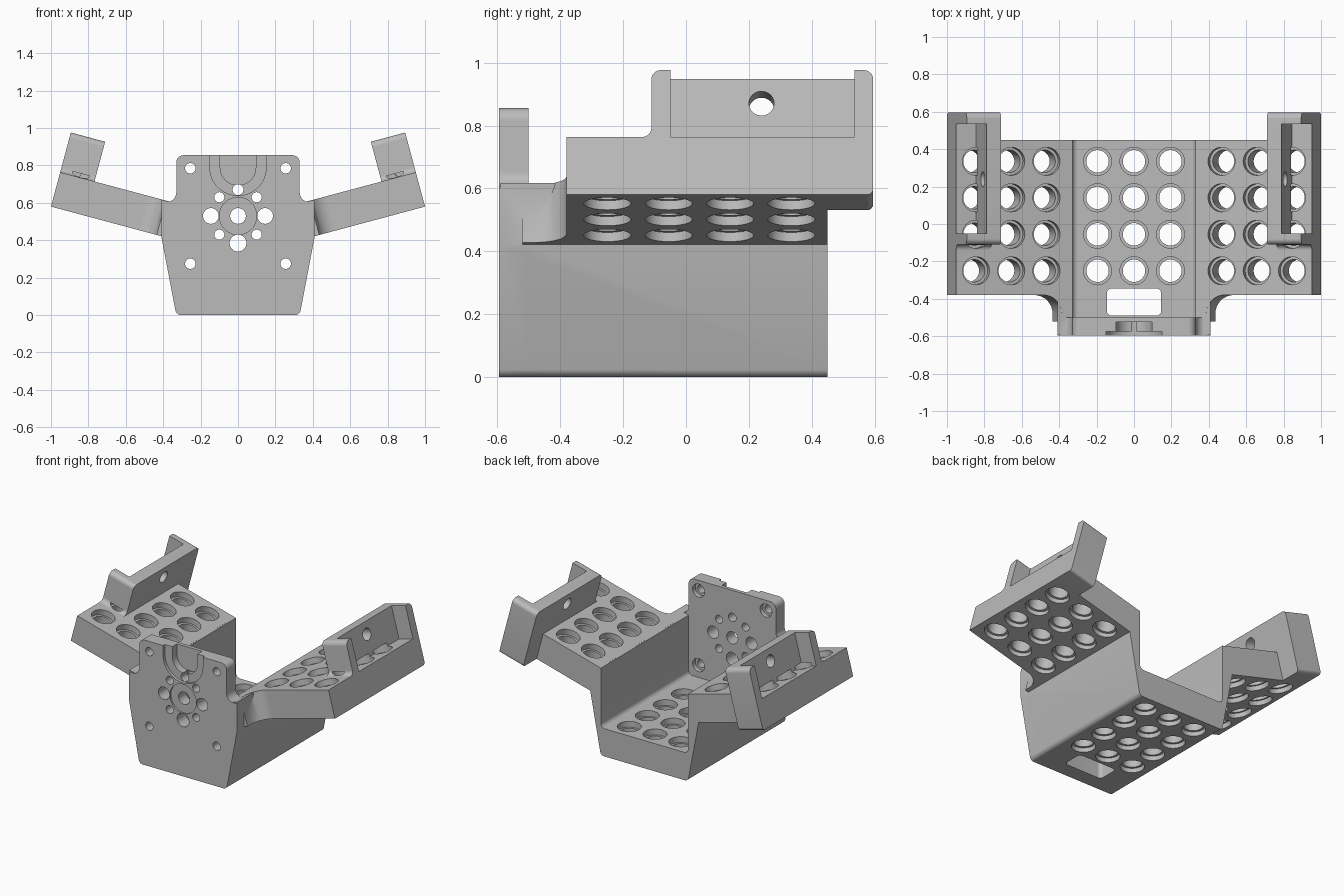
import bpy, bmesh, math
from mathutils import Vector, Matrix

cube = bpy.data.objects.get("Cube")
if cube:
    bpy.data.objects.remove(cube)

grey = bpy.data.materials.new("plain grey")
grey.use_nodes = True
grey.diffuse_color = (0.5, 0.5, 0.5, 1)
grey.node_tree.nodes["Principled BSDF"].inputs["Base Color"].default_value = (0.5, 0.5, 0.5, 1)

TILT = math.radians(15)
SLAB = 0.19
ROWS = [-0.25, -0.055, 0.14, 0.335]


def frame(a, b, c, origin):
    """Matrix with local axes a, b, c placed at origin."""
    m = Matrix((a, b, c)).transposed().to_4x4()
    m.translation = origin
    return m


def rounded(corners, steps=7):
    """Polygon from (a, b) or (a, b, radius) corners."""
    out, n = [], len(corners)
    for i, c in enumerate(corners):
        p = Vector(c[:2])
        if len(c) < 3:
            out.append(p)
            continue
        d0 = (Vector(corners[i - 1][:2]) - p).normalized()
        d1 = (Vector(corners[(i + 1) % n][:2]) - p).normalized()
        half = d0.angle(d1) / 2
        mid = p + (d0 + d1).normalized() * c[2] / math.sin(half)
        s = p + d0 * c[2] / math.tan(half) - mid
        e = p + d1 * c[2] / math.tan(half) - mid
        for k in range(steps + 1):
            t = k / steps
            out.append(mid + (s * (1 - t) + e * t).normalized() * c[2])
    return out


def prism(bm, m, poly, c0, c1):
    low = [bm.verts.new(m @ Vector((p[0], p[1], c0))) for p in poly]
    high = [bm.verts.new(m @ Vector((p[0], p[1], c1))) for p in poly]
    bm.faces.new(low)
    bm.faces.new(high)
    for i in range(len(poly)):
        j = (i + 1) % len(poly)
        bm.faces.new((low[i], low[j], high[j], high[i]))


def bore(bm, m, a, b, steps, sides=32):
    """Stepped round plug along local c; steps are (height, radius)."""
    rings = []
    for h, r in steps:
        rings.append([bm.verts.new(m @ Vector((a + r * math.cos(2 * math.pi * k / sides),
                                               b + r * math.sin(2 * math.pi * k / sides), h)))
                      for k in range(sides)])
    bm.faces.new(rings[0])
    bm.faces.new(rings[-1])
    for lo, hi in zip(rings, rings[1:]):
        for k in range(sides):
            j = (k + 1) % sides
            bm.faces.new((lo[k], lo[j], hi[j], hi[k]))


def to_object(name, bm):
    bmesh.ops.recalc_face_normals(bm, faces=bm.faces)
    mesh = bpy.data.meshes.new(name)
    bm.to_mesh(mesh)
    bm.free()
    mesh.materials.append(grey)
    obj = bpy.data.objects.new(name, mesh)
    bpy.context.collection.objects.link(obj)
    return obj


def combine(target, other, operation):
    mod = target.modifiers.new(operation, 'BOOLEAN')
    mod.operation, mod.solver, mod.object = operation, 'EXACT', other
    deps = bpy.context.evaluated_depsgraph_get()
    mesh = bpy.data.meshes.new_from_object(target.evaluated_get(deps))
    target.modifiers.clear()
    target.data = mesh
    bpy.data.objects.remove(other)


def mirror(half):
    """Close a right-hand outline with its reflection."""
    return half + [(-c[0], *c[1:]) for c in reversed(half)]


def part(name, m, poly, c0, c1):
    bm = bmesh.new()
    prism(bm, m, poly, c0, c1)
    return to_object(name, bm)


X, Y, Z = Vector((1, 0, 0)), Vector((0, 1, 0)), Vector((0, 0, 1))
upright = frame(X, Z, Y, Vector((0, 0, 0)))
flat = frame(X, Y, Z, Vector((0, 0, 0)))

# Trough: floor with two thin side walls
trough = rounded(mirror([(0.33, SLAB, 0.03), (0.33, 0.597), (0.41, 0.617),
                         (0.41, 0.42), (0.33, 0, 0.03)]))
bracket = part("bracket", upright, trough, -0.59, 0.45)

# Front plate
plate = rounded(mirror([(0.33, 0, 0.03), (0.41, 0.42), (0.41, 0.605, 0.005),
                        (0.33, 0.605, 0.05), (0.33, 0.855, 0.04)]))
combine(bracket, part("front_plate", upright, plate, -0.595, -0.5), 'UNION')

# Tilted wings and end rails
wing_frames = []
for s in (1, -1):
    u = Vector((-s * math.cos(TILT), 0, -math.sin(TILT)))
    v = Vector((-s * math.sin(TILT), 0, math.cos(TILT)))
    origin = Vector((s, 0, 0.58))
    plan = frame(u, Y, v, origin)
    side = frame(Y, v, u, origin)
    wing_frames.append((plan, side))
    wing = rounded([(0, -0.38), (0.585, -0.38, 0.1), (0.585, -0.52), (0.635, -0.52),
                    (0.635, 0.45), (0, 0.45)])
    combine(bracket, part("wing", plan, wing, 0, SLAB), 'UNION')
    rail = rounded([(-0.38, 0), (0.595, 0, 0.02), (0.595, 0.41, 0.03), (-0.11, 0.41, 0.03),
                    (-0.11, SLAB, 0.03), (-0.38, SLAB)])
    combine(bracket, part("rail", side, rail, 0, SLAB), 'UNION')

# Stepped holes in the floor and wings
bm = bmesh.new()


def stepped(top):
    return [(-0.05, 0.075), (0.03, 0.075), (0.03, 0.06),
            (SLAB - 0.04, 0.06), (SLAB - 0.04, 0.075), (top, 0.075)]


for y in ROWS:
    for x in (-0.195, 0, 0.195):
        bore(bm, flat, x, y, stepped(0.25))
    for plan, side in wing_frames:
        for a in (0.11, 0.305, 0.5):
            bore(bm, plan, a, y, stepped(0.212))
# Slot in the floor behind the plate
slot = rounded([(-0.145, -0.49, 0.025), (0.145, -0.49, 0.025),
                (0.145, -0.345, 0.025), (-0.145, -0.345, 0.025)])
prism(bm, flat, slot, -0.1, 0.3)
# Round holes through the plate
for x, z, r in [(0.145, 0.53, 0.042), (0.1, 0.63, 0.027), (0.1, 0.43, 0.027)]:
    for s in (1, -1):
        bore(bm, upright, s * x, z, [(-0.7, r), (-0.4, r)])
bore(bm, upright, 0, 0.385, [(-0.7, 0.045), (-0.4, 0.045)])
bore(bm, upright, 0, 0.53, [(-0.7, 0.1), (-0.583, 0.1), (-0.583, 0.042), (-0.4, 0.042)])
for x in (-0.255, 0.255):
    for z in (0.275, 0.785):
        bore(bm, upright, x, z, [(-0.7, 0.028), (-0.53, 0.028), (-0.53, 0.045), (-0.47, 0.045)])
combine(bracket, to_object("hole_cutter", bm), 'DIFFERENCE')

# Stepped open notch at the top of the plate, with a small hole below
for r, depth in ((0.15, -0.575), (0.095, -0.525)):
    notch = rounded([(-r, 0.95), (-r, 0.79 - r, r * 0.98), (r, 0.79 - r, r * 0.98), (r, 0.95)], 14)
    combine(bracket, part("notch_cutter", upright, notch, -0.7, depth), 'DIFFERENCE')
bm = bmesh.new()
bore(bm, upright, 0, 0.67, [(-0.7, 0.029), (-0.4, 0.029)])
combine(bracket, to_object("small_hole_cutter", bm), 'DIFFERENCE')

# Rail pockets, open outward, and the cross hole in each thin wall
for plan, side in wing_frames:
    pocket = [(-0.05, SLAB), (0.535, SLAB), (0.535, 0.5), (-0.05, 0.5)]
    combine(bracket, part("pocket_cutter", side, pocket, -0.1, 0.11), 'DIFFERENCE')
    bm = bmesh.new()
    bore(bm, side, 0.24, 0.33, [(0.05, 0.04), (0.25, 0.04)])
    combine(bracket, to_object("cross_hole_cutter", bm), 'DIFFERENCE')

bpy.ops.object.select_all(action='DESELECT')
bracket.select_set(True)
bpy.context.view_layer.objects.active = bracket
bpy.ops.object.shade_smooth_by_angle(angle=math.radians(30))
